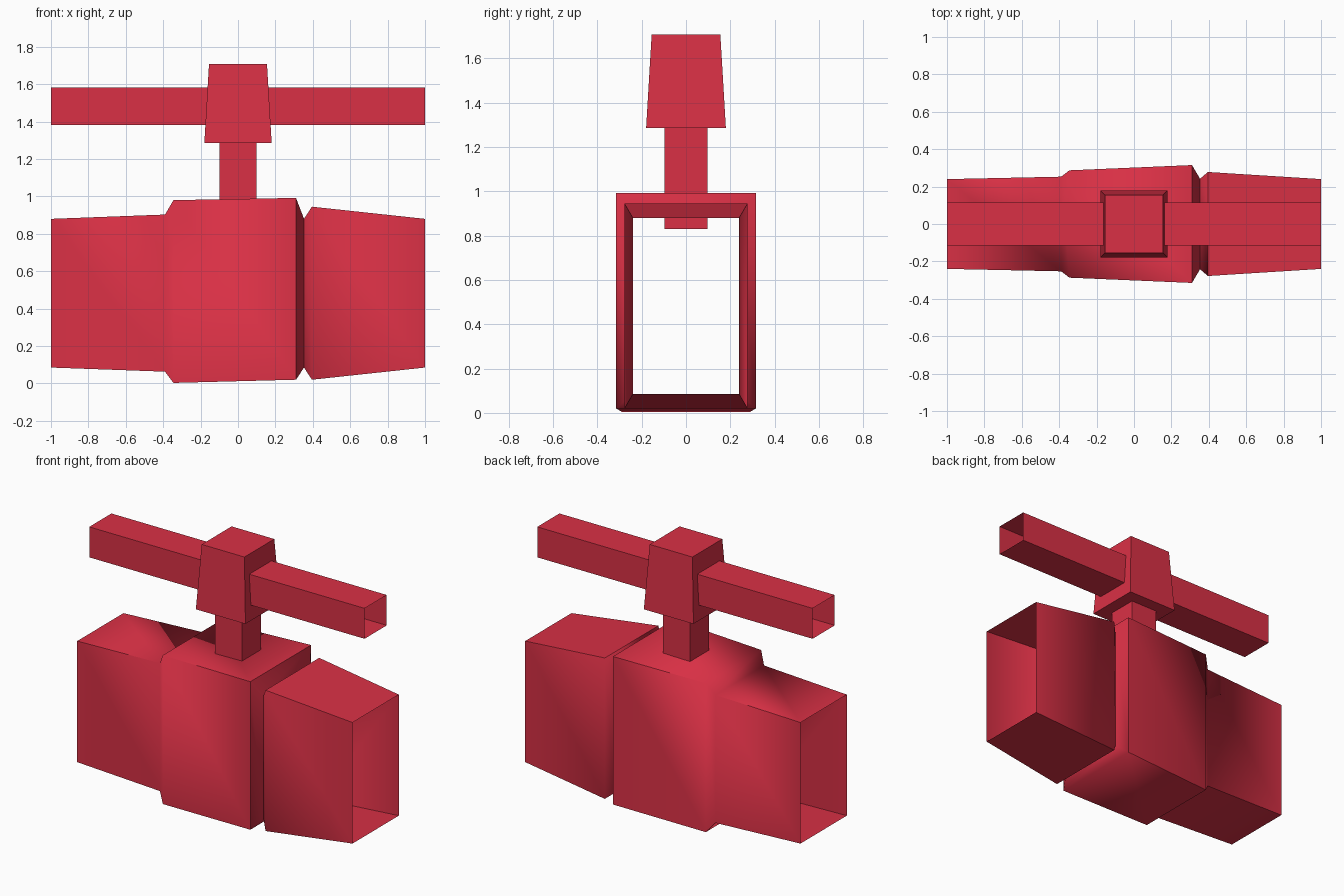
import bpy
import bmesh
from math import radians

cube = bpy.data.objects.get("Cube")
if cube:
    bpy.data.objects.remove(cube, do_unlink=True)

# Single red finish
RED = (0.70, 0.03, 0.06, 1.0)
red = bpy.data.materials.new("valve red")
red.use_nodes = True
red.diffuse_color = RED
red.node_tree.nodes["Principled BSDF"].inputs["Base Color"].default_value = RED


def loft(name, sections, axis, capped):
    """Join rectangular sections (position, half sizes, offset) along an axis."""
    bm = bmesh.new()
    rings = []
    for pos, half_a, low, high in sections:
        corners = [(-half_a, low), (half_a, low), (half_a, high), (-half_a, high)]
        if axis == "x":
            points = [(pos, a, b) for a, b in corners]
        else:
            points = [(a, b, pos) for a, b in corners]
        rings.append([bm.verts.new(p) for p in points])
    for r, s in zip(rings, rings[1:]):
        for i in range(4):
            j = (i + 1) % 4
            bm.faces.new((r[i], r[j], s[j], s[i]))
    if capped:
        bm.faces.new(rings[0][::-1])
        bm.faces.new(rings[-1])
    bmesh.ops.recalc_face_normals(bm, faces=bm.faces)
    # Open tubes: make sure the walls face outwards
    bm.normal_update()
    wall = bm.faces[0] if capped is False else None
    if wall:
        centre = sum((v.co for r in rings for v in r), rings[0][0].co * 0) / (4 * len(rings))
        if wall.normal.dot(wall.calc_center_median() - centre) < 0:
            bmesh.ops.reverse_faces(bm, faces=bm.faces)
    mesh = bpy.data.meshes.new(name)
    bm.to_mesh(mesh)
    bm.free()
    mesh.materials.append(red)
    obj = bpy.data.objects.new(name, mesh)
    bpy.context.collection.objects.link(obj)
    return obj


# Open pipe body with stepped collar and groove: x, half width, bottom, top
body = loft("pipe_body", [
    (-1.0, 0.24, 0.085, 0.88),
    (-0.39, 0.253, 0.063, 0.903),
    (-0.345, 0.287, 0.003, 0.98),
    (0.31, 0.315, 0.02, 0.992),
    (0.353, 0.242, 0.085, 0.88),
    (0.395, 0.278, 0.02, 0.945),
    (1.0, 0.24, 0.085, 0.88),
], "x", False)
bpy.ops.object.select_all(action="DESELECT")
body.select_set(True)
bpy.context.view_layer.objects.active = body
bpy.ops.object.shade_smooth_by_angle(angle=radians(60))

# Valve stem reaching into the pipe
loft("valve_stem", [(z, 0.098, -0.098, 0.098) for z in (0.83, 1.3)], "z", True)

# Tapered hub
loft("handle_hub", [(1.285, 0.18, -0.18, 0.18), (1.708, 0.155, -0.155, 0.155)], "z", True)

# Open square handle tube
loft("handle_bar", [(x, 0.115, 1.382, 1.582) for x in (-1.0, 1.0)], "x", False)
